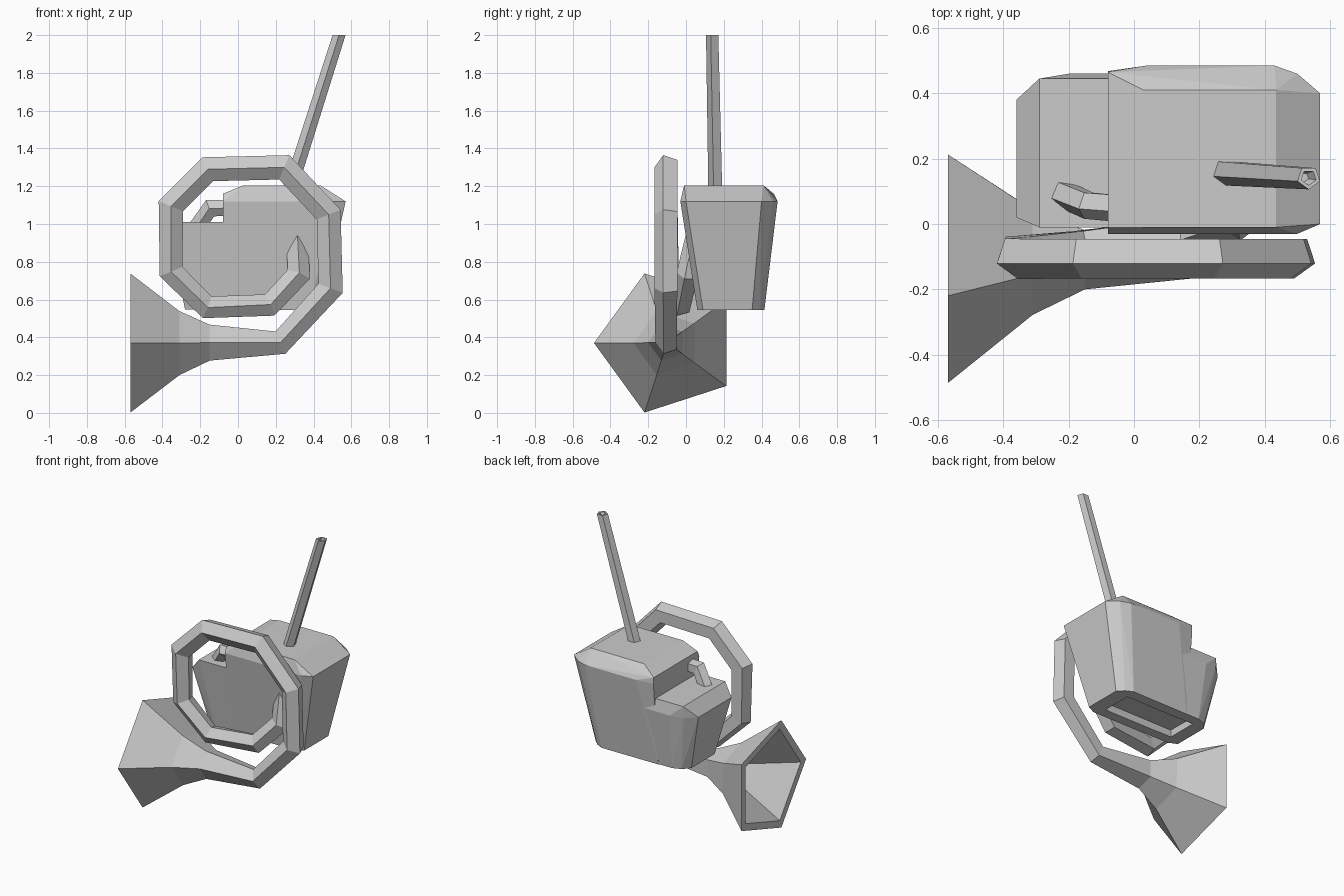
import bpy, bmesh, math
from mathutils import Vector

if "Cube" in bpy.data.objects:
    bpy.data.objects.remove(bpy.data.objects["Cube"])


def make_object(name, bm):
    bmesh.ops.recalc_face_normals(bm, faces=bm.faces[:])
    me = bpy.data.meshes.new(name)
    bm.to_mesh(me)
    bm.free()
    ob = bpy.data.objects.new(name, me)
    bpy.context.collection.objects.link(ob)
    return ob


def tube(name, pts, radii, bore=(), axis=None, sides=5):
    """Mitred pentagon sweep; bore = (inset along axis, radius) rings inside the start."""
    pts = [Vector(p) for p in pts]
    bm = bmesh.new()
    rings = []

    def ring(c, r, t, a=None):
        n0 = Vector((0, 1, 0))
        side = t.cross(n0).normalized()
        n = side.cross(t).normalized()
        stretch = 1.0
        if a is not None:
            stretch = 1 / max(0.6, a.dot(t))
        vs = []
        for i in range(sides):
            ang = math.pi + 2 * math.pi * i / sides
            vs.append(bm.verts.new(c + n * (r * math.cos(ang))
                                   + side * (r * stretch * math.sin(ang))))
        rings.append(vs)

    start = (pts[1] - pts[0]).normalized()
    for depth, r in bore:
        ring(pts[0] + start * depth, r, axis or start)
    for i, p in enumerate(pts):
        a = (p - pts[i - 1]).normalized() if i else start
        b = (pts[i + 1] - p).normalized() if i < len(pts) - 1 else a
        t = axis or (a + b).normalized()
        ring(p, radii[i], t, None if axis else a)
    for r0, r1 in zip(rings, rings[1:]):
        for i in range(sides):
            j = (i + 1) % sides
            bm.faces.new((r0[i], r0[j], r1[j], r1[i]))
    bm.faces.new(rings[0])
    bm.faces.new(rings[-1])
    return make_object(name, bm)


def hull(name, layers):
    """Faceted block from outlines given as z: [(x, y), ...]."""
    bm = bmesh.new()
    for z, outline in layers:
        for x, y in outline:
            bm.verts.new((x, y, z))
    res = bmesh.ops.convex_hull(bm, input=bm.verts[:])
    junk = {v for v in res["geom_interior"] + res["geom_unused"]
            if isinstance(v, bmesh.types.BMVert)}
    bmesh.ops.delete(bm, geom=list(junk), context='VERTS')
    bmesh.ops.dissolve_limit(bm, angle_limit=math.radians(2),
                             verts=bm.verts[:], edges=bm.edges[:])
    return make_object(name, bm)


def boolean(ob, other, op):
    m = ob.modifiers.new(op.lower(), 'BOOLEAN')
    m.object, m.operation, m.solver = other, op, 'EXACT'
    bpy.context.view_layer.objects.active = ob
    bpy.ops.object.modifier_apply(modifier=m.name)
    bpy.data.objects.remove(other)


# Coiled horn: bell, outer loop, then inner loop running into the body
Y = -0.10
path = [(-0.57, Y, 0.37), (-0.31, Y, 0.37), (-0.15, Y, 0.372), (0.225, Y, 0.372),
        (0.49, Y, 0.66), (0.48, Y, 1.05), (0.245, Y, 1.30), (-0.16, Y, 1.29),
        (-0.355, Y, 1.095), (-0.355, -0.09, 0.75), (-0.165, -0.07, 0.56),
        (0.165, -0.03, 0.57), (0.32, 0.01, 0.73), (0.31, 0.08, 1.03)]
radii = [0.387, 0.178, 0.10, 0.062] + [0.067] * 4 + [0.068, 0.063, 0.06, 0.06, 0.062, 0.058]
tube("coiled_horn", path, radii, bore=[(0.30, 0.09), (0.22, 0.15), (0.0, 0.33)])

# Body: tall tapered block with a lower step on the left
body = hull("body", [
    (1.205, [(0.03, -0.01), (0.435, -0.01), (0.435, 0.41), (0.03, 0.41)]),
    (1.16, [(-0.08, -0.01), (-0.08, 0.465)]),
    (1.12, [(-0.08, -0.03), (0.50, -0.03), (0.57, 0.0), (0.57, 0.40),
            (0.50, 0.46), (0.43, 0.485), (0.04, 0.485), (-0.08, 0.468)]),
    (0.545, [(-0.08, 0.06), (0.38, 0.06), (0.44, 0.09), (0.44, 0.35),
             (0.40, 0.39), (0.35, 0.415), (-0.08, 0.413)])])
step = hull("body_step", [
    (1.01, [(-0.29, -0.01), (0.0, -0.01), (0.0, 0.445), (-0.29, 0.445)]),
    (0.93, [(-0.36, 0.02), (-0.36, 0.38), (-0.29, 0.44), (-0.20, 0.46), (0.0, 0.46)]),
    (0.547, [(-0.22, 0.062), (0.0, 0.062), (-0.28, 0.09), (-0.28, 0.34),
             (-0.24, 0.39), (-0.18, 0.411), (0.0, 0.411)])])
boolean(body, step, 'UNION')

# Recess under the body
recess = hull("recess_cutter", [
    (z, [(-0.19, 0.13), (0.34, 0.13), (0.34, 0.34), (-0.19, 0.34)]) for z in (0.5, 0.595)])
boolean(body, recess, 'DIFFERENCE')

# Short pipe bend from the step into the tall block
tube("pipe_bend", [(-0.235, 0.10, 0.96), (-0.145, 0.06, 1.085), (-0.03, 0.05, 1.085)],
     [0.045] * 3)

# Long mouth pipe with a hollow tip
tube("mouth_pipe", [(0.535, 0.142, 2.0), (0.255, 0.16, 1.12)], [0.036, 0.041],
     bore=[(0.05, 0.015), (0.0, 0.024)], axis=Vector((0, 0, -1)))
